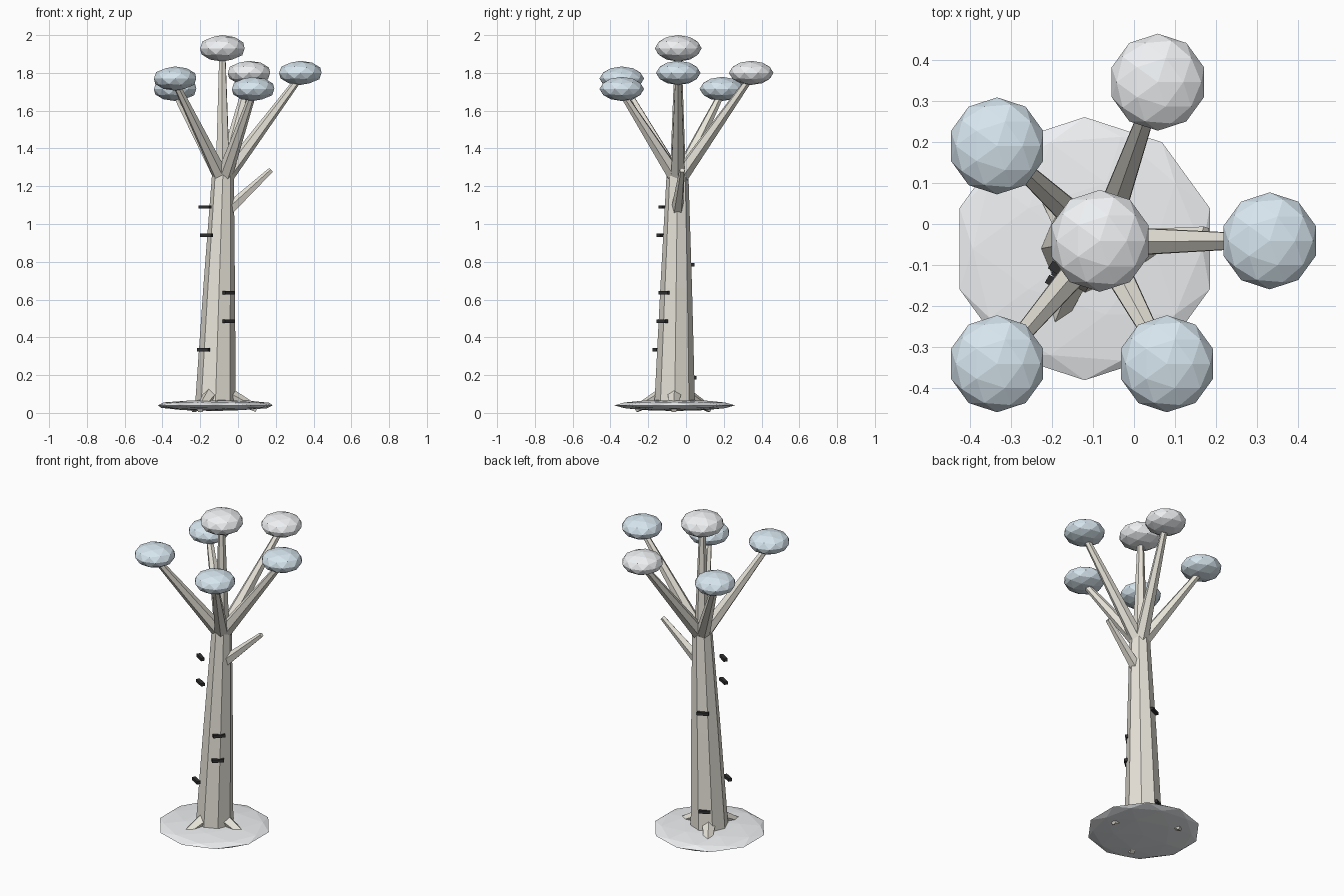
import bpy, bmesh, math
from mathutils import Vector, Matrix

if "Cube" in bpy.data.objects:
    bpy.data.objects.remove(bpy.data.objects["Cube"])


def material(name, rgb):
    m = bpy.data.materials.new(name)
    m.diffuse_color = (*rgb, 1)
    m.use_nodes = True
    m.node_tree.nodes["Principled BSDF"].inputs["Base Color"].default_value = m.diffuse_color
    return m


BARK = material("pale_bark", (0.80, 0.77, 0.69))
DARK = material("dark_bark", (0.03, 0.03, 0.03))
SNOW = material("snow", (0.86, 0.88, 0.90))
FROST = material("frost", (0.68, 0.79, 0.86))


def finish(name, bm, mat):
    bmesh.ops.recalc_face_normals(bm, faces=bm.faces)
    me = bpy.data.meshes.new(name)
    bm.to_mesh(me)
    bm.free()
    me.materials.append(mat)
    ob = bpy.data.objects.new(name, me)
    bpy.context.collection.objects.link(ob)
    return ob


def ball(name, c, r, rz, mat):
    """Squashed low-poly ball."""
    bm = bmesh.new()
    bmesh.ops.create_icosphere(bm, subdivisions=2, radius=1)
    bmesh.ops.transform(bm, matrix=Matrix.Translation(c) @ Matrix.Diagonal((r, r, rz, 1)), verts=bm.verts)
    return finish(name, bm, mat)


def limb(name, a, b, r1, r2, sides, mat=BARK):
    """Tapered prism from a to b."""
    a, b = Vector(a), Vector(b)
    bm = bmesh.new()
    bmesh.ops.create_cone(bm, cap_ends=True, segments=sides, radius1=r1, radius2=r2, depth=(b - a).length)
    rot = (b - a).to_track_quat('Z', 'Y').to_matrix().to_4x4()
    bmesh.ops.transform(bm, matrix=Matrix.Translation((a + b) / 2) @ rot, verts=bm.verts)
    return finish(name, bm, mat)


# Snow mound under the tree
ball("snow_mound", (-0.12, -0.06, 0.04), 0.32, 0.03, SNOW)

# Leaning eight-sided trunk in two sections
bm = bmesh.new()
rings = []
for x, y, z, r in [(-0.12, -0.06, 0.03, 0.108), (-0.10, -0.052, 0.66, 0.084), (-0.08, -0.045, 1.26, 0.058)]:
    rings.append([bm.verts.new((x + r * math.cos(i * math.pi / 4), y + r * math.sin(i * math.pi / 4), z))
                  for i in range(8)])
for lo, hi in zip(rings, rings[1:]):
    for i in range(8):
        j = (i + 1) % 8
        bm.faces.new((lo[i], lo[j], hi[j], hi[i]))
bm.faces.new(rings[0][::-1])
bm.faces.new(rings[-1])
finish("trunk", bm, BARK)

# Three flared roots
for i, deg in enumerate((-1, 122, 248)):
    c, s = math.cos(math.radians(deg)), math.sin(math.radians(deg))
    limb(f"root_{i + 1}", (-0.12 + 0.05 * c, -0.06 + 0.05 * s, 0.105),
         (-0.12 + 0.22 * c, -0.06 + 0.22 * s, 0.02), 0.042, 0.02, 5)

# Branches, each carrying a frosted foliage ball
fork = (-0.08, -0.043, 1.23)
crowns = [
    ((-0.083, -0.041, 1.93), 0.124, 0.070, SNOW),
    ((0.330, -0.041, 1.80), 0.118, 0.064, FROST),
    ((0.058, 0.345, 1.80), 0.118, 0.064, SNOW),
    ((-0.333, 0.190, 1.715), 0.118, 0.064, FROST),
    ((-0.333, -0.340, 1.77), 0.118, 0.064, FROST),
    ((0.080, -0.340, 1.715), 0.118, 0.064, FROST),
]
for i, (c, r, rz, mat) in enumerate(crowns):
    limb(f"branch_{i + 1}", fork, (c[0], c[1], c[2] - 0.02), 0.043, 0.018, 6)
    ball(f"foliage_{i + 1}", c, r, rz, mat)

# Bare side stub
limb("stub_branch", (-0.05, -0.046, 1.075), (0.175, -0.02, 1.285), 0.033, 0.015, 5)

# Dark bark marks, laid tangent to the trunk
marks = [(-0.150, 0.030, 0.185, 120), (-0.182, -0.150, 0.335, 240), (-0.050, -0.125, 0.485, -48),
         (-0.050, -0.115, 0.635, -45), (-0.130, 0.020, 0.785, 114), (-0.167, -0.130, 0.94, 240),
         (-0.175, -0.117, 1.09, 237)]
for i, (x, y, z, deg) in enumerate(marks):
    bm = bmesh.new()
    bmesh.ops.create_cube(bm, size=1)
    bmesh.ops.transform(bm, matrix=Matrix.Translation((x, y, z)) @ Matrix.Rotation(math.radians(deg), 4, 'Z')
                        @ Matrix.Diagonal((0.022, 0.068, 0.018, 1)), verts=bm.verts)
    finish(f"bark_mark_{i + 1}", bm, DARK)
